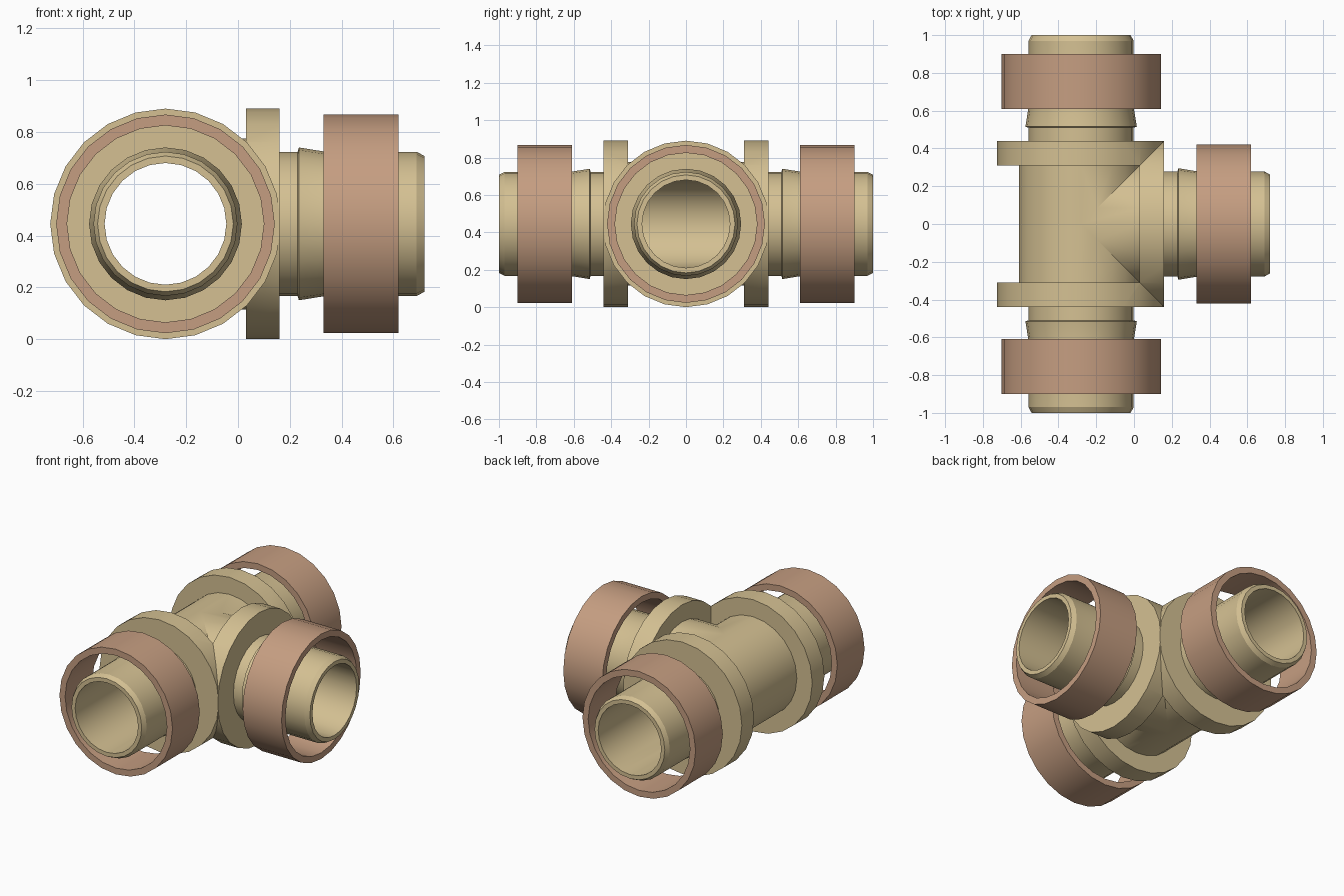
import bpy, bmesh, math
from mathutils import Matrix

if "Cube" in bpy.data.objects:
    bpy.data.objects.remove(bpy.data.objects["Cube"])

SIDES = 24
CENTRE = Matrix.Translation((-0.28, 0, 0.445))
TO_BRANCH = Matrix.Rotation(-math.pi / 2, 4, 'Z')
MIRROR_Y = Matrix.Diagonal((1, -1, 1, 1))

# (distance along arm, radius): outside of the arm outwards, then back down the bore
ARM = [(0, .33), (.31, .33), (.31, .445), (.44, .445), (.44, .278), (.51, .278),
       (.515, .295), (.62, .278), (.97, .278), (1, .262), (1, .235), (0, .235)]
NUT = [(.61, .422), (.90, .422), (.90, .38), (.61, .38)]


def material(name, color):
    m = bpy.data.materials.new(name)
    m.diffuse_color = (*color, 1)
    m.use_nodes = True
    m.node_tree.nodes["Principled BSDF"].inputs["Base Color"].default_value = m.diffuse_color
    return m


def lathe(bm, profile, closed):
    """Revolve a profile around the Y axis."""
    rings = []
    for d, r in profile:
        rings.append([bm.verts.new((r * math.sin(2 * math.pi * i / SIDES), d,
                                    r * math.cos(2 * math.pi * i / SIDES)))
                      for i in range(SIDES)])
    pairs = list(zip(rings, rings[1:]))
    if closed:
        pairs.append((rings[-1], rings[0]))
    for a, b in pairs:
        for i in range(SIDES):
            j = (i + 1) % SIDES
            bm.faces.new((a[i], a[j], b[j], b[i]))


def add_arm(bm, cuts, matrix):
    """One arm of the tee, mitred where it meets its neighbours."""
    part = bmesh.new()
    lathe(part, ARM, False)
    for normal in cuts:
        bmesh.ops.bisect_plane(part, geom=part.verts[:] + part.edges[:] + part.faces[:],
                               dist=1e-5, plane_co=(0, 0, 0), plane_no=normal,
                               clear_outer=True)
    part.transform(matrix)
    tmp = bpy.data.meshes.new("arm_tmp")
    part.to_mesh(tmp)
    part.free()
    bm.from_mesh(tmp)
    bpy.data.meshes.remove(tmp)


def finish(bm, name, mat):
    bmesh.ops.remove_doubles(bm, verts=bm.verts[:], dist=1e-4)
    bmesh.ops.recalc_face_normals(bm, faces=bm.faces[:])
    bm.transform(CENTRE)
    mesh = bpy.data.meshes.new(name)
    bm.to_mesh(mesh)
    bm.free()
    mesh.materials.append(mat)
    ob = bpy.data.objects.new(name, mesh)
    bpy.context.collection.objects.link(ob)
    bpy.ops.object.select_all(action='DESELECT')
    ob.select_set(True)
    bpy.context.view_layer.objects.active = ob
    bpy.ops.object.shade_smooth_by_angle(angle=math.radians(25))


tan = material("tan_plastic", (.66, .53, .29))
copper = material("copper_plastic", (.56, .34, .22))

# Hollow tee body: two run arms and the side branch
body = bmesh.new()
add_arm(body, [(1, -1, 0)], Matrix.Identity(4))
add_arm(body, [(1, -1, 0)], MIRROR_Y)
add_arm(body, [(1, -1, 0), (-1, -1, 0)], TO_BRANCH)
finish(body, "tee_body", tan)

# Loose collar rings around each pipe end
for name, matrix in (("back_collar", Matrix.Identity(4)),
                     ("front_collar", MIRROR_Y),
                     ("branch_collar", TO_BRANCH)):
    ring = bmesh.new()
    lathe(ring, NUT, True)
    ring.transform(matrix)
    finish(ring, name, copper)
